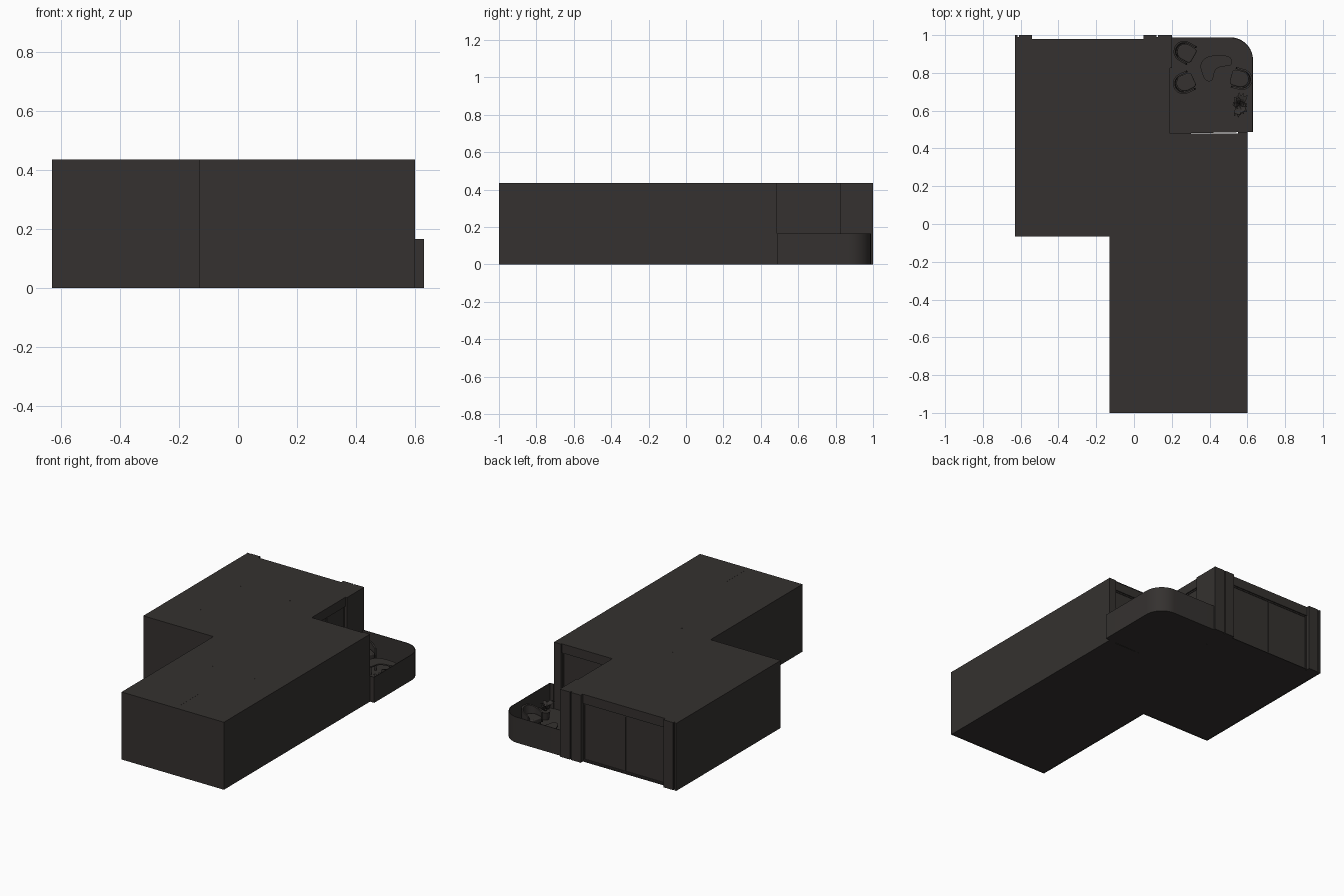
import bpy, bmesh, math, random
from mathutils import Matrix, Vector

if "Cube" in bpy.data.objects:
    bpy.data.objects.remove(bpy.data.objects["Cube"])

random.seed(4)
DARK = bpy.data.materials.new("dark_grey")
DARK.diffuse_color = (0.035, 0.031, 0.029, 1)
DARK.use_nodes = True
DARK.node_tree.nodes["Principled BSDF"].inputs["Base Color"].default_value = DARK.diffuse_color
H = 0.435      # storey height
WIN = 0.375    # window head height
T = 0.008      # wall thickness


def finish(name, bm, smooth=False):
    bmesh.ops.recalc_face_normals(bm, faces=bm.faces)
    me = bpy.data.meshes.new(name)
    bm.to_mesh(me)
    bm.free()
    ob = bpy.data.objects.new(name, me)
    bpy.context.collection.objects.link(ob)
    me.materials.append(DARK)
    if smooth:
        bpy.context.view_layer.objects.active = ob
        bpy.ops.object.select_all(action='DESELECT')
        ob.select_set(True)
        bpy.ops.object.shade_smooth_by_angle(angle=math.radians(35))
    return ob


def prism(name, pts, z0, z1, smooth=False):
    bm = bmesh.new()
    f = bm.faces.new([bm.verts.new((x, y, z0)) for x, y in pts])
    up = bmesh.ops.extrude_face_region(bm, geom=[f])["geom"]
    bmesh.ops.translate(bm, vec=(0, 0, z1 - z0),
                        verts=[v for v in up if isinstance(v, bmesh.types.BMVert)])
    if f.is_valid is False or len([g for g in bm.faces if all(abs(v.co.z - z0) < 1e-7 for v in g.verts)]) == 0:
        bm.faces.new([v for v in bm.verts if abs(v.co.z - z0) < 1e-7])
    return finish(name, bm, smooth)


def box(name, x0, x1, y0, y1, z0, z1):
    return prism(name, [(x0, y0), (x1, y0), (x1, y1), (x0, y1)], z0, z1)


def arc(cx, cy, r, a0, a1, n):
    return [(cx + r * math.cos(math.radians(a0 + (a1 - a0) * i / n)),
             cy + r * math.sin(math.radians(a0 + (a1 - a0) * i / n))) for i in range(n + 1)]


def window(name, a, b, panes):
    """Glass sheet with a frame and mullions, from point a to point b."""
    a, b = Vector(a), Vector(b)
    d, L = (b - a).normalized(), (b - a).length
    n = Vector((-d.y, d.x))

    def piece(part, s0, s1, w, z0, z1):
        c = [a + d * s + n * o for s, o in ((s0, -w), (s1, -w), (s1, w), (s0, w))]
        prism(name + part, [tuple(p) for p in c], z0, z1)
    piece("_glass", 0, L, 0.001, 0.004, WIN)
    for i in range(panes + 1):
        s = min(max(L * i / panes, 0.004), L - 0.004)
        piece("_mullion", s - 0.004, s + 0.004, 0.005, 0.004, WIN)
    piece("_sill", 0, L, 0.005, 0.004, 0.014)
    piece("_head_frame", 0, L, 0.005, WIN - 0.008, WIN)


# floor and ceiling share the building outline
outline = [(-.63, -.065), (-.13, -.065), (-.13, -1), (.6, -1),
           (.6, .48), (.19, .48), (.19, .98), (-.63, .98)]
prism("floor", outline, 0.001, 0.005)
prism("ceiling", outline, H - 0.004, H)

# solid outer walls
box("west_wall", -.63, -.63 + T, -.065, .98, 0, H)
box("step_wall_south", -.63, -.13, -.065, -.065 + T, 0, H)
box("step_wall_west", -.13, -.13 + T, -1, -.065, 0, H)
box("front_wall", -.13, .6, -1, -1 + T, 0, H)
box("east_wall", .6 - T, .6, -1, .48, 0, H)

# stepped piers at the back
for x0, x1, y0 in ((-.63, -.617, .96), (-.609, -.54, .96), (.05, .12, .825), (.128, .2, .825)):
    box("back_pier", x0, x1, y0, 1, 0, H)
box("pier_core_left", -.63, -.55, .96, .99, 0, H)
box("pier_core_right", .06, .19, .83, .99, 0, H)
box("balcony_pier", .55, .6, .46, .487, 0, H)

# window openings: header above, framed glass set back below
box("back_header", -.54, .05, .968, .98, WIN, H)
window("back_window", (-.54, .968), (.05, .968), 2)
box("balcony_header_west", .178, .19, .48, .825, WIN, H)
window("balcony_window_west", (.178, .468), (.178, .825), 2)
box("balcony_header_south", .178, .55, .468, .478, WIN, H)
window("balcony_window_south", (.178, .466), (.55, .466), 2)

# thin seams on the front wall and ceiling, and recessed ceiling lights
box("front_seam", -.062, -.059, -1.0005, -.99, .0, .36)
box("ceiling_track", .253, .257, -.95, -.775, H - .006, H + .0006)
for x, y in ((-.4, .2), (-.4, .6), (-.05, .2), (-.05, .6), (.1, -.1), (.1, -.4),
             (.4, -.1), (.4, -.4), (.4, .25), (.1, .35)):
    prism("ceiling_light", arc(x, y, .005, 0, 330, 11), H - .008, H + .0005)

# balcony slab and rounded parapet
outer = [(.6, .487), (.63, .487)] + arc(.51, .868, .12, 0, 90, 16) + [(.195, .988)]
inner = [(.6, .491), (.626, .491)] + arc(.51, .868, .116, 0, 90, 16) + [(.195, .984)]
prism("balcony_floor", [(.19, .478)] + outer + [(.19, .988)], 0, .006, True)
prism("parapet", outer + inner[::-1], 0, .165, True)


def tub_chair(x, y, ang):
    """Armchair facing +x before rotation."""
    m = Matrix.Translation((x, y, .006)) @ Matrix.Rotation(math.radians(ang), 4, 'Z')
    back = [(.035, .056)] + arc(-.005, 0, .056, 90, 270, 14) + [(.035, -.056)]
    back += [(.035, -.046)] + arc(-.005, 0, .046, 270, 90, 14) + [(.035, .046)]
    seat = arc(.03, .024, .018, 0, 90, 4) + arc(-.005, 0, .043, 90, 270, 12) + arc(.03, -.024, .018, -90, 0, 4)
    shell = prism("chair_back", back, .03, .09, True)
    for v in shell.data.vertices:          # backrest rises to the rear
        if v.co.z > .06:
            v.co.z += .03 * (.035 - v.co.x) / .095
            v.co.x -= .006
    cushion = prism("chair_seat", seat, .035, .068, True)
    bev = cushion.modifiers.new("soft_edge", 'BEVEL')
    bev.width, bev.segments, bev.limit_method = .006, 3, 'ANGLE'
    parts = [shell, cushion]
    for lx in (-.032, .03):
        for ly in (-.036, .036):
            parts.append(prism("chair_leg", arc(lx, ly, .004, 0, 315, 7), 0, .036))
    for p in parts:
        p.matrix_world = m


tub_chair(.275, .908, -30)
tub_chair(.272, .748, 25)
tub_chair(.56, .768, 165)

# boomerang coffee table
cu = bpy.data.curves.new("table_top", 'CURVE')
cu.dimensions, cu.fill_mode, cu.extrude, cu.resolution_u = '2D', 'BOTH', .004, 8
sp = cu.splines.new('BEZIER')
pts = [(.36, .86), (.425, .892), (.52, .858), (.437, .822), (.4, .755), (.357, .81)]
sp.bezier_points.add(len(pts) - 1)
for bp, (x, y) in zip(sp.bezier_points, pts):
    bp.co = (x, y, 0)
    bp.handle_left_type = bp.handle_right_type = 'AUTO'
sp.use_cyclic_u = True
table = bpy.data.objects.new("table_top", cu)
table.location.z = .068
cu.materials.append(DARK)
bpy.context.collection.objects.link(table)
for x, y in ((.385, .85), (.48, .862), (.395, .785)):
    prism("table_leg", arc(x, y, .006, 0, 330, 11), .006, .066, True)

# potted plant with arching leaves
bm = bmesh.new()
bmesh.ops.create_cone(bm, cap_ends=True, segments=16, radius1=.02, radius2=.028, depth=.05,
                      matrix=Matrix.Translation((.56, .63, .031)))
finish("plant_pot", bm, True)
bm = bmesh.new()
for i in range(22):
    a = i * 2.4
    reach = .025 + .042 * (i % 4) / 3
    rise = .04 + .05 * random.random()
    d, s = Vector((math.cos(a), math.sin(a), 0)), Vector((-math.sin(a), math.cos(a), 0))
    rows = []
    for k, w in enumerate((.002, .009, .012, .008, .0005)):
        t = k / 4
        c = Vector((.56, .63, .052)) + d * reach * t + Vector((0, 0, rise * (1.7 * t - 1.1 * t * t)))
        rows.append([bm.verts.new(c - s * w), bm.verts.new(c + s * w)])
    for p, q in zip(rows, rows[1:]):
        bm.faces.new((p[0], p[1], q[1], q[0]))
finish("plant_leaves", bm)
